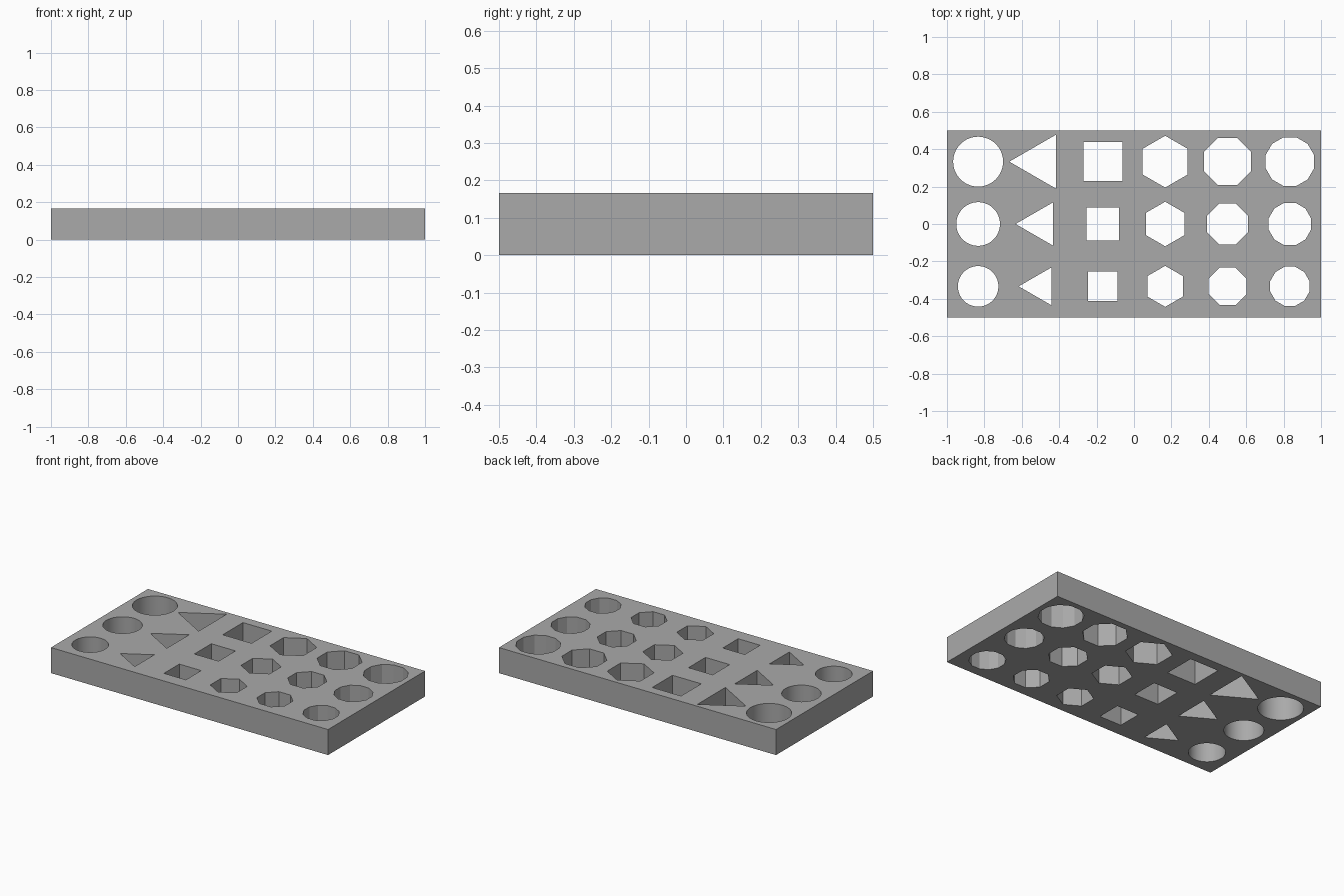
import bpy, bmesh, math
from mathutils import Matrix

if "Cube" in bpy.data.objects:
    bpy.data.objects.remove(bpy.data.objects["Cube"])

THICK = 1 / 6
CELL = 1 / 3
SIDES = [96, 3, 4, 6, 8, 12]            # hole shape per column, left to right
CLEARANCE = [1 / 120, 1 / 60, 1 / 30]   # extra hole size per row, front to back

grey = bpy.data.materials.new("grey")
grey.diffuse_color = (0.4, 0.4, 0.4, 1)
grey.use_nodes = True
grey.node_tree.nodes["Principled BSDF"].inputs["Base Color"].default_value = grey.diffuse_color


def make_object(name, bm):
    mesh = bpy.data.meshes.new(name)
    bm.to_mesh(mesh)
    bm.free()
    mesh.materials.append(grey)
    obj = bpy.data.objects.new(name, mesh)
    bpy.context.collection.objects.link(obj)
    return obj


# Solid slab
bm = bmesh.new()
bmesh.ops.create_cube(bm, size=1, matrix=Matrix.Translation((0, 0, THICK / 2))
                      @ Matrix.Diagonal((2, 1, THICK, 1)))
plate = make_object("gauge_plate", bm)

# Prisms for the grid of holes, each with a flat side facing +x
bm = bmesh.new()
for col, n in enumerate(SIDES):
    for row, gap in enumerate(CLEARANCE):
        radius = 0.1 + gap / math.cos(math.pi / n)
        x, y = (col - 2.5) * CELL, (row - 1) * CELL
        ring = []
        for i in range(n):
            a = (2 * i + 1) * math.pi / n
            ring.append(bm.verts.new((x + radius * math.cos(a), y + radius * math.sin(a), -0.1)))
        base = bm.faces.new(ring)
        top = bmesh.ops.extrude_face_region(bm, geom=[base])["geom"]
        bmesh.ops.translate(bm, vec=(0, 0, THICK + 0.2),
                            verts=[v for v in top if isinstance(v, bmesh.types.BMVert)])
bmesh.ops.recalc_face_normals(bm, faces=bm.faces)
cutter = make_object("hole_cutter", bm)
cutter.hide_render = True

# Cut the holes through the slab
cut = plate.modifiers.new("holes", 'BOOLEAN')
cut.operation = 'DIFFERENCE'
cut.solver = 'EXACT'
cut.object = cutter
bpy.context.view_layer.objects.active = plate
plate.select_set(True)
bpy.ops.object.modifier_apply(modifier=cut.name)
bpy.data.objects.remove(cutter)

# Smooth only the walls of the round holes
bpy.ops.object.shade_smooth_by_angle(angle=math.radians(15))
